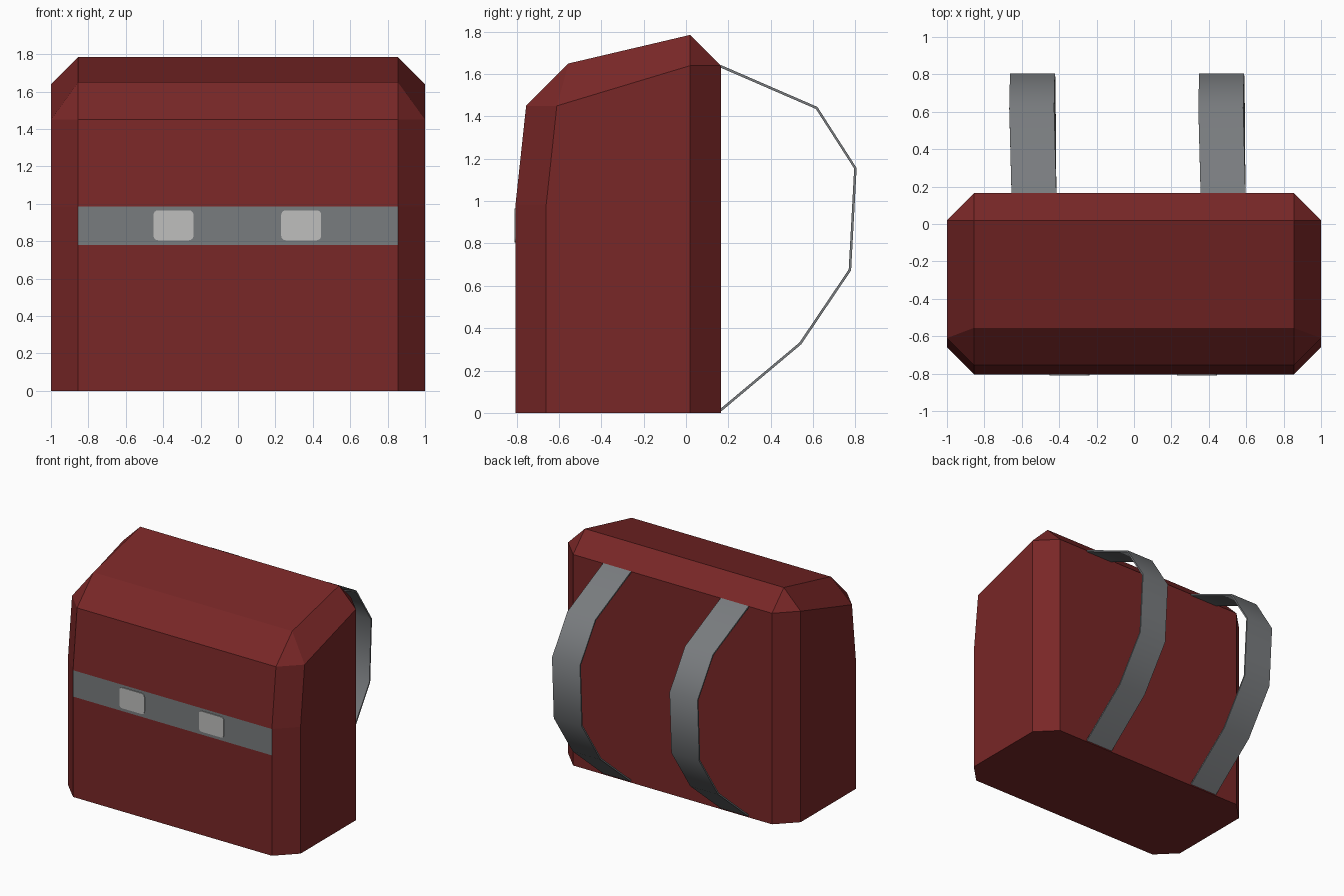
import bpy, bmesh, math
from mathutils import Vector

if "Cube" in bpy.data.objects:
    bpy.data.objects.remove(bpy.data.objects["Cube"])


def material(name, color):
    m = bpy.data.materials.new(name)
    m.diffuse_color = (*color, 1)
    m.use_nodes = True
    m.node_tree.nodes["Principled BSDF"].inputs["Base Color"].default_value = m.diffuse_color
    return m


RED = material("dark red fabric", (0.19, 0.02, 0.02))
GREY = material("grey webbing", (0.19, 0.20, 0.21))
SILVER = material("light metal", (0.52, 0.52, 0.51))


def finish(name, bm, *mats):
    bmesh.ops.remove_doubles(bm, verts=bm.verts, dist=0.0005)
    bmesh.ops.recalc_face_normals(bm, faces=bm.faces)
    me = bpy.data.meshes.new(name)
    bm.to_mesh(me)
    bm.free()
    for m in mats:
        me.materials.append(m)
    ob = bpy.data.objects.new(name, me)
    bpy.context.collection.objects.link(ob)
    return ob


def loft(bm, rings):
    """Skin closed rings of equal length and cap both ends."""
    rows = [[bm.verts.new(p) for p in r] for r in rings]
    n = len(rows[0])
    for a, b in zip(rows, rows[1:]):
        for i in range(n):
            j = (i + 1) % n
            bm.faces.new((a[i], a[j], b[j], b[i]))
    bm.faces.new(rows[0])
    bm.faces.new(rows[-1])


# Bag body: side profile (y, z), drawn in at both ends for the chamfers
outer = [(-.805, 0), (-.805, .78), (-.805, .985), (-.755, 1.45),
         (-.555, 1.65), (.02, 1.785), (.165, 1.64), (.165, 0)]
inner = [(-.66, 0), (-.66, .78), (-.66, .985), (-.61, 1.45),
         (-.61, 1.45), (.02, 1.64), (.02, 1.64), (.02, 0)]
bm = bmesh.new()
loft(bm, [[(x, y, z) for y, z in prof] for x, prof in
          ((-1, inner), (-.855, outer), (.855, outer), (1, inner))])
# Front band: the strip of the front face between the two cuts
for f in bm.faces:
    c = f.calc_center_median()
    if c.y < -.8 and .78 < c.z < .985:
        f.material_index = 1
finish("bag_body", bm, RED, GREY)

# Buckles: thin rounded plates on the band
for side, cx in (("left", -.345), ("right", .338)):
    w, h, r = .107, .08, .024
    outline = []
    for k, (sx, sz) in enumerate(((1, 1), (-1, 1), (-1, -1), (1, -1))):
        for s in range(5):
            a = math.radians(90 * k + 22.5 * s)
            outline.append((cx + sx * (w - r) + r * math.cos(a),
                            .885 + sz * (h - r) + r * math.sin(a)))
    bm = bmesh.new()
    loft(bm, [[(x, y, z) for x, z in outline] for y in (-.804, -.811)])
    finish(side + "_buckle", bm, SILVER)

# Shoulder straps: flat webbing following a bowed path (x drift, y, z)
path = [(.008, .163, 1.637), (-.004, .617, 1.44), (0, .80, 1.155),
        (.003, .774, .675), (.005, .54, .328), (.008, .163, .012)]
pts = [Vector(p) for p in path]
for side, cx in (("left", -.543), ("right", .468)):
    rings = []
    for i, p in enumerate(pts):
        t = pts[min(i + 1, 5)] - pts[max(i - 1, 0)]
        n = Vector((0, -t.z, t.y)).normalized() * .006
        rings.append([p + Vector((cx + dx, 0, 0)) + s * n
                      for dx, s in ((-.12, -1), (.12, -1), (.12, 1), (-.12, 1))])
    bm = bmesh.new()
    loft(bm, rings)
    ob = finish(side + "_shoulder_strap", bm, GREY)
    bpy.ops.object.select_all(action='DESELECT')
    ob.select_set(True)
    bpy.context.view_layer.objects.active = ob
    bpy.ops.object.shade_smooth_by_angle(angle=math.radians(60))
